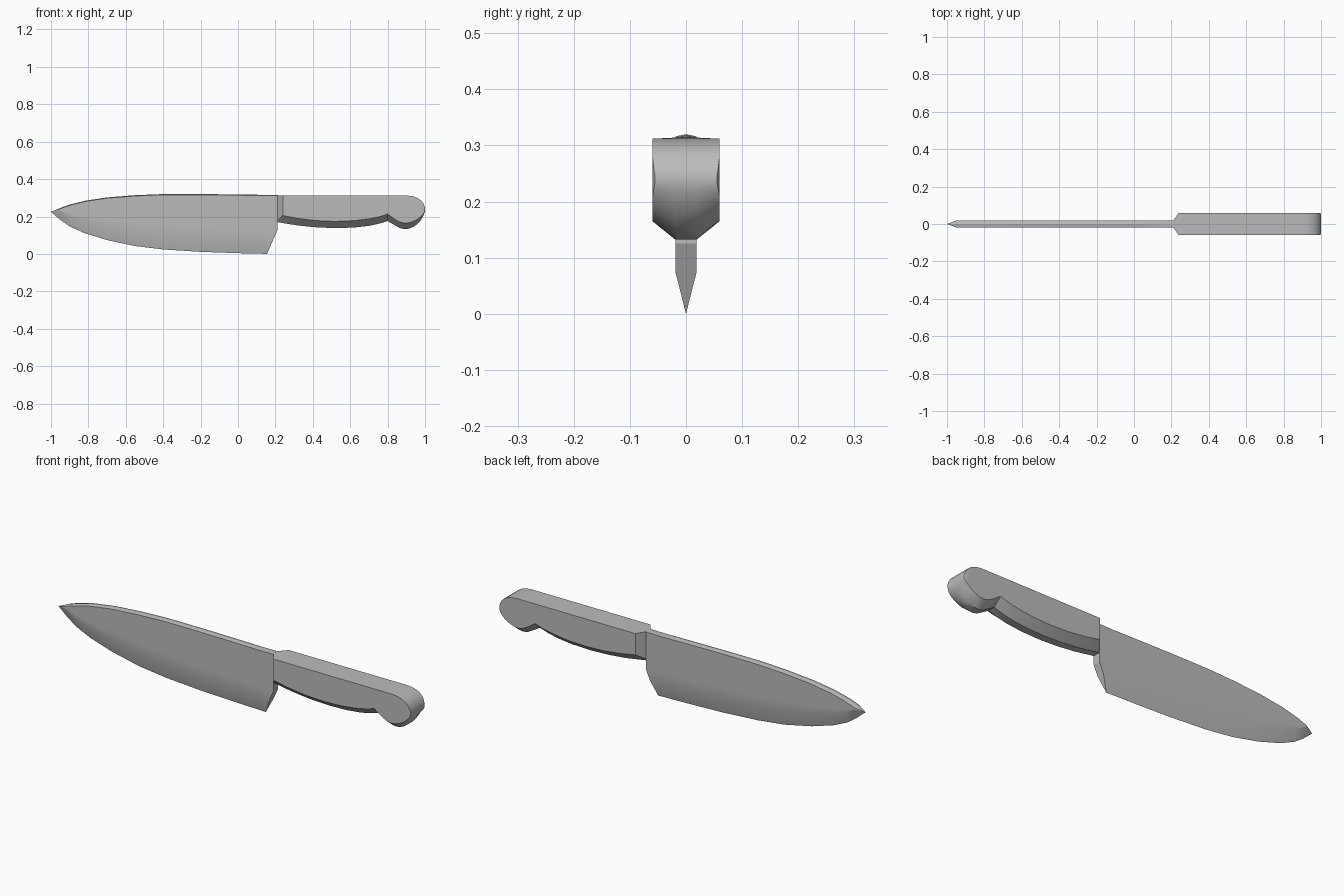
import bpy
import bmesh
import math

cube = bpy.data.objects.get("Cube")
if cube:
    bpy.data.objects.remove(cube, do_unlink=True)


def make_material(name, value):
    mat = bpy.data.materials.new(name)
    mat.use_nodes = True
    colour = (value, value, value, 1)
    mat.diffuse_color = colour
    mat.node_tree.nodes["Principled BSDF"].inputs["Base Color"].default_value = colour
    return mat


grey = make_material("plain grey", 0.5)


def loft(name, sections, angle):
    """Skin mirrored half sections, each listed top to bottom as (x, y, z)."""
    bm = bmesh.new()
    rings = []
    for half in sections:
        right = [bm.verts.new(p) for p in half]
        left = [v if p[1] == 0 else bm.verts.new((p[0], -p[1], p[2]))
                for v, p in zip(right, half)]
        rings.append((right, left))

    def face(verts):
        verts = list(dict.fromkeys(verts))
        if len(verts) > 2:
            bm.faces.new(verts)

    steps = range(len(sections[0]) - 1)
    for a, b in zip(rings, rings[1:]):
        for side in (0, 1):
            for i in steps:
                face([a[side][i], a[side][i + 1], b[side][i + 1], b[side][i]])
        # Bridge across the middle where the section has no centre vertex
        for i in (0, -1):
            if a[0][i] is not a[1][i]:
                face([a[0][i], a[1][i], b[1][i], b[0][i]])
    # Rear cap, as a ladder of faces
    right, left = rings[-1]
    for i in steps:
        face([right[i], right[i + 1], left[i + 1], left[i]])

    bmesh.ops.remove_doubles(bm, verts=bm.verts[:], dist=0.0005)
    bmesh.ops.recalc_face_normals(bm, faces=bm.faces[:])
    mesh = bpy.data.meshes.new(name)
    bm.to_mesh(mesh)
    bm.free()
    obj = bpy.data.objects.new(name, mesh)
    bpy.context.collection.objects.link(obj)
    mesh.materials.append(grey)
    bpy.ops.object.select_all(action="DESELECT")
    obj.select_set(True)
    bpy.context.view_layer.objects.active = obj
    bpy.ops.object.shade_smooth_by_angle(angle=math.radians(angle))
    return obj


HALF = 0.019

# Blade: x, spine height, bevel height, cutting edge height
blade_profile = [
    (-0.95, 0.246, 0.232, 0.182), (-0.9, 0.264, 0.205, 0.147),
    (-0.82, 0.284, 0.178, 0.111), (-0.7, 0.302, 0.15, 0.074),
    (-0.55, 0.314, 0.122, 0.042), (-0.4, 0.32, 0.105, 0.024),
    (-0.2, 0.32, 0.088, 0.011), (0, 0.318, 0.077, 0.004),
    (0.13, 0.316, 0.075, 0.001)]
blade_sections = [[(-1, 0, 0.225)] * 5]
for x, top, bevel, edge in blade_profile:
    middle = bevel + 0.25 * (top - bevel)
    blade_sections.append([(x, 0, top), (x, HALF, top - 0.004),
                           (x, HALF, middle), (x, HALF, bevel), (x, 0, edge)])
# Slanted heel
blade_sections.append([(0.21, 0, 0.315), (0.21, HALF, 0.313), (0.21, HALF, 0.125),
                       (0.188, HALF, 0.075), (0.155, 0, 0)])
loft("blade", blade_sections, 20)

# Handle: x, half width, top, lower side edge, underside height
handle_profile = [
    (0.21, HALF, 0.314, 0.178, 0.17), (0.24, 0.06, 0.312, 0.205, 0.165),
    (0.32, 0.06, 0.312, 0.19, 0.152), (0.42, 0.06, 0.312, 0.178, 0.142),
    (0.52, 0.06, 0.312, 0.174, 0.138), (0.62, 0.06, 0.312, 0.178, 0.141),
    (0.7, 0.06, 0.312, 0.188, 0.15), (0.76, 0.06, 0.312, 0.2, 0.163),
    (0.8, 0.06, 0.312, 0.213, 0.176), (0.835, 0.06, 0.312, 0.188, 0.155),
    (0.865, 0.06, 0.312, 0.171, 0.138), (0.89, 0.06, 0.312, 0.165, 0.132),
    (0.915, 0.06, 0.311, 0.167, 0.135), (0.94, 0.06, 0.307, 0.175, 0.146),
    (0.96, 0.06, 0.299, 0.186, 0.161), (0.978, 0.06, 0.287, 0.2, 0.181),
    (0.99, 0.059, 0.272, 0.213, 0.202), (0.997, 0.057, 0.257, 0.224, 0.219),
    (1, 0.055, 0.245, 0.234, 0.232)]
loft("handle", [[(x, w, top), (x, w, side), (x, HALF, low)]
                for x, w, top, side, low in handle_profile], 30)
